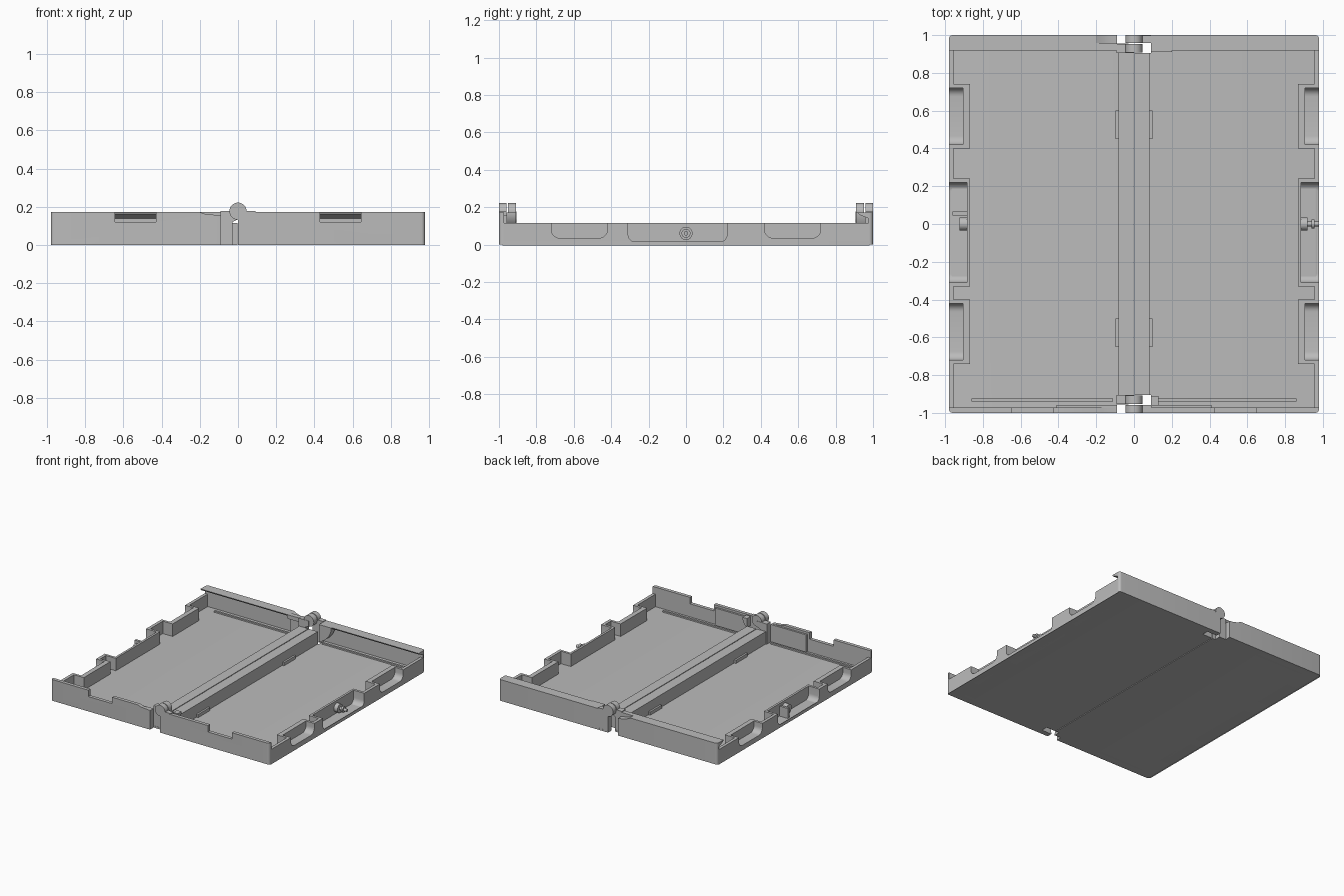
import bpy, bmesh, math
from mathutils import Vector

if "Cube" in bpy.data.objects:
    bpy.data.objects.remove(bpy.data.objects["Cube"])

grey = bpy.data.materials.new("plain_grey")
grey.diffuse_color = (0.5, 0.5, 0.5, 1)
grey.use_nodes = True
grey.node_tree.nodes["Principled BSDF"].inputs["Base Color"].default_value = grey.diffuse_color

W, H, SIDE_H, FLOOR = 0.98, 0.172, 0.115, 0.014   # half width, wall heights, floor


def prism(name, pts, axis, a, b, corner=0.0):
    """Extrude a closed 2D profile along an axis; optionally round the outer upright edges."""
    place = {"x": lambda p, t: (t, p[0], p[1]),
             "y": lambda p, t: (p[0], t, p[1]),
             "z": lambda p, t: (p[0], p[1], t)}[axis]
    bm = bmesh.new()
    lo = [bm.verts.new(place(p, a)) for p in pts]
    hi = [bm.verts.new(place(p, b)) for p in pts]
    n = len(pts)
    bm.faces.new(lo)
    bm.faces.new(hi[::-1])
    for i in range(n):
        bm.faces.new((lo[i], hi[i], hi[(i + 1) % n], lo[(i + 1) % n]))
    bmesh.ops.recalc_face_normals(bm, faces=bm.faces)
    if corner:
        edges = [e for e in bm.edges if all(abs(v.co.x) > W - 0.001 and abs(v.co.y) > 0.999
                                            for v in e.verts)]
        bmesh.ops.bevel(bm, geom=edges, offset=corner, segments=5, affect='EDGES', profile=0.5)
    me = bpy.data.meshes.new(name)
    bm.to_mesh(me)
    bm.free()
    me.materials.append(grey)
    ob = bpy.data.objects.new(name, me)
    bpy.context.collection.objects.link(ob)
    bpy.context.view_layer.objects.active = ob
    ob.select_set(True)
    bpy.ops.object.shade_smooth_by_angle(angle=math.radians(32))
    ob.select_set(False)
    return ob


def box(name, x0, x1, y0, y1, z0, z1):
    return prism(name, [(x0, y0), (x1, y0), (x1, y1), (x0, y1)], "z", z0, z1)


def circle(cx, cy, r, n=32):
    return [(cx + r * math.cos(2 * math.pi * i / n), cy + r * math.sin(2 * math.pi * i / n))
            for i in range(n)]


def notch(y0, y1, zb, top, r=0.045, n=6):
    """Open-topped cut with rounded lower corners, listed from y0 to y1."""
    pts = [(y0, top)]
    for i in range(n + 1):
        t = math.pi / 2 * i / n
        pts.append((y0 + r - r * math.cos(t), zb + r - r * math.sin(t)))
    for i in range(n + 1):
        t = math.pi / 2 * i / n
        pts.append((y1 - r + r * math.sin(t), zb + r - r * math.cos(t)))
    return pts + [(y1, top)]


# Floors: the left one has corner notches, the right one has slots for the hinges
g = 0.003
prism("left_floor", [(-W, -1), (-0.09, -1), (-0.09, -0.955), (-0.03, -0.955), (-0.03, -0.905),
                     (-g, -0.905), (-g, 0.905), (-0.03, 0.905), (-0.03, 0.955), (-0.09, 0.955),
                     (-0.09, 1), (-W, 1)], "z", 0, FLOOR, 0.02)
prism("right_floor", [(W, -1), (0, -1), (0, -0.957), (0.09, -0.957), (0.09, -0.905),
                      (g, -0.905), (g, 0.905), (0.09, 0.905), (0.09, 0.957), (0, 0.957),
                      (0, 1), (W, 1)], "z", 0, FLOOR, 0.02)

# Pockets: y range, cut floor, cut depth, surrounding boss range
pockets = [(-0.72, -0.42, 0.035, 0.905, -0.74, -0.40),
           (-0.31, 0.22, 0.012, 0.885, -0.33, 0.24),
           (0.42, 0.72, 0.035, 0.905, 0.40, 0.74)]

for s, side in ((-1, "left"), (1, "right")):
    # Side wall with three rounded cuts
    prof = [(0.975, 0), (-0.975, 0), (-0.975, SIDE_H)]
    for y0, y1, zb, depth, b0, b1 in pockets:
        prof += notch(y0, y1, zb, SIDE_H)
    prof.append((0.975, SIDE_H))
    prism(side + "_side_wall", prof, "x", s * 0.955, s * W)
    # Bosses behind the cuts
    for y0, y1, zb, depth, b0, b1 in pockets:
        u = [(b1, 0), (b0, 0), (b0, SIDE_H)] + notch(y0, y1, zb, SIDE_H) + [(b1, SIDE_H)]
        prism(side + "_pocket_cradle", u, "x", s * depth, s * 0.955)
        box(side + "_pocket_back", *sorted((s * 0.867, s * depth)), b0, b1, 0, SIDE_H)

    # Front wall with a finger cut, thickened towards the hinge
    inner = 0.09 if s < 0 else 0.0
    prism(side + "_front_wall",
          [(s * inner, 0), (s * W, 0), (s * W, H), (s * 0.645, H), (s * 0.645, 0.12),
           (s * 0.43, 0.12), (s * 0.43, H), (s * (0.2 if s < 0 else inner), H)]
          + ([(-0.17, 0.162), (-0.09, 0.155)] if s < 0 else []),
          "y", -1, -0.972, 0.02)
    box(side + "_front_stiffener", *sorted((s * 0.09, s * 0.41)), -0.972, -0.957, 0, 0.155)

    # Back wall with a wide overhanging lip, sloped underneath
    a = 0.2 if s < 0 else 0.09
    lip = [(1, 0), (1, H), (0.918, H), (0.925, 0.16), (0.975, 0.14), (0.975, 0)]
    prism(side + "_back_wall", lip, "x", s * a, s * W, 0.02)

    # Spine beam along the fold, with small clips, and floor ribs
    box(side + "_spine", *sorted((s * g, s * 0.083)), -0.905, 0.905, 0, SIDE_H)
    for y0, y1 in ((-0.65, -0.5), (0.45, 0.6)):
        box(side + "_spine_clip", *sorted((s * 0.08, s * 0.098)), y0, y1, 0, 0.04)
    for y in (-0.94, 0.92):
        box(side + "_floor_rib", *sorted((s * 0.11, s * 0.86)), y, y + 0.016, 0, 0.025)

# Shallow dish in the back lip beside the hinge
prism("back_dish", [(-0.09, 0), (-0.09, 0.14), (-0.13, 0.145), (-0.17, 0.157), (-0.2, H), (-0.2, 0)],
      "y", 0.957, 1)
box("back_dish_rail", -0.2, -0.09, 0.918, 0.957, 0.14, H)

# Hinges: the outer knuckle joins the right half, the inner one the left half
for m, end in ((-1, "front"), (1, "back")):
    prism(end + "_outer_knuckle", circle(0, 0.177, 0.045), "y", m * 0.959, m * 1.0)
    prism(end + "_inner_knuckle", circle(0, 0.177, 0.045), "y", m * 0.908, m * 0.953)
    prism(end + "_right_bracket", [(0, 0), (0.092, 0), (0.092, 0.178), (0, 0.178)],
          "y", m * 0.959, m * 0.999)
    prism(end + "_left_bracket", [(-0.092, 0), (-0.03, 0), (-0.03, 0.12), (0, 0.135),
                                  (0, 0.178), (-0.092, 0.178)], "y", m * 0.905, m * 0.953)
    # Curved guard on the right half around the inner knuckle
    r = 0.13 if m < 0 else 0.2
    arc = [(r * math.cos(t), H - r * 0.8 * math.sin(t))
           for t in [i * math.acos(0.09 / r) / 10 for i in range(11)]]
    prism(end + "_hinge_guard", [(0.09, H)] + arc, "y", m * 0.91, m * 0.96)

# Latch: knob on the right, ring and tab on the left
for name, r, x0, x1 in (("latch_knob", 0.035, 0.88, 0.918), ("latch_shaft", 0.012, 0.918, 0.98),
                        ("latch_collar", 0.024, 0.94, 0.955)):
    prism(name, circle(0, 0.06, r), "x", x0, x1)
prism("latch_ring", circle(0, 0.06, 0.035), "x", -0.925, -0.88)
box("latch_tab", -0.96, -0.88, 0.045, 0.065, 0.012, 0.095)
